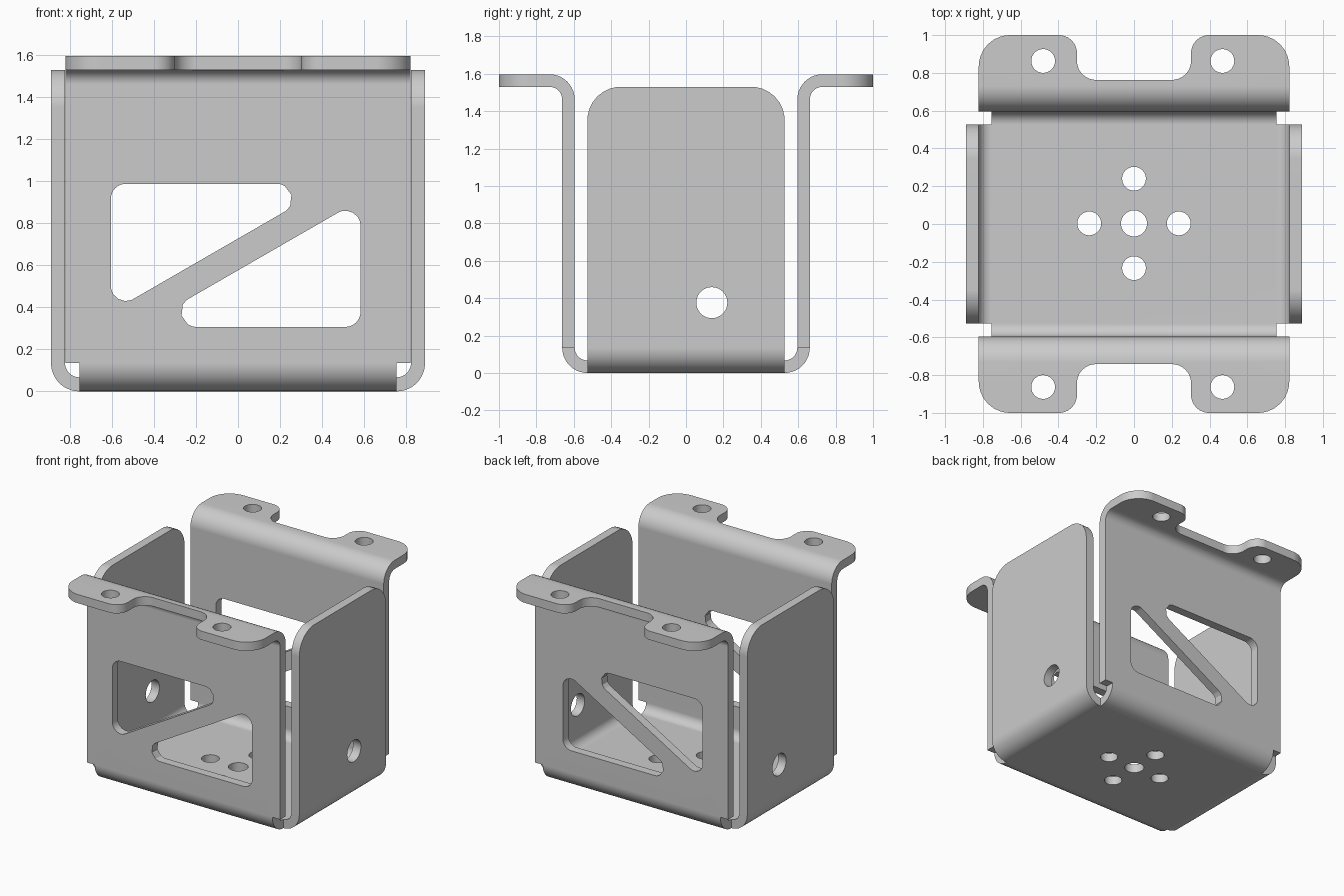
import bpy, bmesh, math
from mathutils import Vector
from mathutils.geometry import delaunay_2d_cdt

cube = bpy.data.objects.get("Cube")
if cube:
    bpy.data.objects.remove(cube, do_unlink=True)

# Sheet sizes: gauge, bend radii, half widths and heights
T = 0.067
R_OUT, R_IN = 0.135, 0.068
FX, FY = 0.755, 0.527          # flat floor, half size
WX = 0.822                     # front and back wall, half width
TOP = 1.53                     # side wall top and underside of the lips


def arc(cx, cy, r, a0, a1, n=10):
    angles = [math.radians(a0 + (a1 - a0) * i / n) for i in range(n + 1)]
    return [(cx + r * math.cos(a), cy + r * math.sin(a)) for a in angles]


def circle(x, y, r):
    return arc(x, y, r, 0, 360, 32)[:-1]


def fillet(corners, n=8):
    """Round each (x, y, radius) corner of an outline."""
    out = []
    for i, (x, y, r) in enumerate(corners):
        p = Vector((x, y))
        if r == 0:
            out.append((x, y))
            continue
        u = (Vector(corners[i - 1][:2]) - p).normalized()
        v = (Vector(corners[(i + 1) % len(corners)][:2]) - p).normalized()
        half = u.angle(v) / 2
        c = p + (u + v).normalized() * (r / math.sin(half))
        d = r / math.tan(half)
        a, b = p + u * d - c, p + v * d - c
        for k in range(n + 1):
            q = c + a.lerp(b, k / n).normalized() * r
            out.append((q.x, q.y))
    return out


def face(bm, pts):
    bm.faces.new([bm.verts.new(p) for p in pts])


def pairs(loop):
    return zip(loop, loop[1:] + loop[:1])


def inside(x, y, loops):
    """Even-odd test, so holes count as outside."""
    odd = False
    for loop in loops:
        for (ax, ay), (bx, by) in pairs(loop):
            if (ay > y) != (by > y) and x < ax + (y - ay) * (bx - ax) / (by - ay):
                odd = not odd
    return odd


def panel(bm, loops, place, lo, hi):
    """Flat plate: first loop is the outline, the others are openings."""
    points, edges = [], []
    for loop in loops:
        base = len(points)
        points += [Vector(p) for p in loop]
        edges += [(base + i, base + (i + 1) % len(loop)) for i in range(len(loop))]
        for (a, b), (c, d) in pairs(loop):
            face(bm, [place(a, b, lo), place(c, d, lo), place(c, d, hi), place(a, b, hi)])
    verts, _, tris = delaunay_2d_cdt(points, edges, [], 0, 1e-6)[:3]
    for tri in tris:
        corners = [verts[i] for i in tri]
        mid = sum(corners, Vector((0, 0))) / 3
        if inside(mid.x, mid.y, loops):
            for level in (lo, hi):
                face(bm, [place(p.x, p.y, level) for p in corners])


def bend(bm, outer, inner, half, place):
    """Curved piece between two arcs, open where it meets the plates."""
    steps = list(zip(outer, inner))
    for (a, b), (c, d) in zip(steps, steps[1:]):
        for p, q in ((a, c), (b, d)):
            face(bm, [place(-half, *p), place(half, *p), place(half, *q), place(-half, *q)])
        for w in (-half, half):
            face(bm, [place(w, *p) for p in (a, c, d, b)])


# Floor with five holes
bm = bmesh.new()
floor = [[(-FX, -FY), (FX, -FY), (FX, FY), (-FX, FY)], circle(0, 0.003, 0.069)]
for x, y in ((0.237, 0), (-0.237, 0), (0, 0.237), (0, -0.237)):
    floor.append(circle(x, y + 0.003, 0.063))
panel(bm, floor, lambda x, y, d: (x, y, d), 0, T)

# Triangular windows of the front and back walls
W = 0.0715
windows = [
    fillet([(-0.605, 0.988, W), (0.452, 0.988, W), (-0.605, 0.378, W)]),
    fillet([(0.583, 0.912, W), (0.583, 0.307, W), (-0.467, 0.307, W)]),
]

for s, notch in ((-1, 0.742), (1, 0.763)):
    def along_x(x, y, z):
        return (x, s * y, z)

    def along_y(y, x, z):
        return (s * x, y, z)

    def wall_plane(x, z, d):
        return (x, s * d, z)

    def lip_plane(x, y, d):
        return (x, s * y, d)

    def side_plane(y, z, d):
        return (s * d, y, z)

    # Front or back wall with its lower bend
    wall_y = FY + R_OUT
    lip_y, lip_z = wall_y + R_IN, TOP - R_IN
    bend(bm, arc(FY, R_OUT, R_OUT, -90, 0), arc(FY, R_OUT, R_OUT - T, -90, 0), FX, along_x)
    wall = [(-WX, R_OUT), (-FX, R_OUT), (FX, R_OUT), (WX, R_OUT), (WX, lip_z), (-WX, lip_z)]
    panel(bm, [wall] + windows, wall_plane, wall_y - T, wall_y)

    # Upper bend and notched mounting lip
    bend(bm, arc(lip_y, lip_z, R_IN, 180, 90), arc(lip_y, lip_z, R_IN + T, 180, 90), WX, along_x)
    half = [(WX, lip_y, 0), (WX, 1, 0.165), (0.302, 1, 0.095), (0.302, notch, 0.1)]
    lip = fillet(half + [(-x, y, r) for x, y, r in reversed(half)])
    holes = [circle(x, 0.863, 0.063) for x in (-0.481, 0.468)]
    panel(bm, [lip] + holes, lip_plane, TOP, TOP + T)

    # Side wall with its lower bend and one hole
    bend(bm, arc(FX, R_OUT, R_OUT, -90, 0), arc(FX, R_OUT, R_OUT - T, -90, 0), FY, along_y)
    plate = fillet([(-FY, R_OUT, 0), (FY, R_OUT, 0), (FY, TOP, 0.178), (-FY, TOP, 0.178)])
    panel(bm, [plate, circle(0.138, 0.376, 0.083)], side_plane,
          FX + R_OUT - T, FX + R_OUT)

# Weld the pieces into one sheet and drop the faces buried at the joints
bmesh.ops.remove_doubles(bm, verts=bm.verts[:], dist=0.0001)
buried = [f for f in bm.faces if all(len(e.link_faces) > 2 for e in f.edges)]
bmesh.ops.delete(bm, geom=buried, context="FACES")
bmesh.ops.recalc_face_normals(bm, faces=bm.faces[:])
mesh = bpy.data.meshes.new("folded_bracket")
bm.to_mesh(mesh)
bm.free()
bracket = bpy.data.objects.new("folded_bracket", mesh)
bpy.context.collection.objects.link(bracket)

# Plain grey metal
grey = bpy.data.materials.new("grey_metal")
grey.use_nodes = True
colour = (0.6, 0.6, 0.6, 1)
grey.diffuse_color = colour
grey.node_tree.nodes["Principled BSDF"].inputs["Base Color"].default_value = colour
mesh.materials.append(grey)

# Smooth bends, crisp sheet edges, flat walls
bpy.ops.object.select_all(action="DESELECT")
bracket.select_set(True)
bpy.context.view_layer.objects.active = bracket
bpy.ops.object.shade_smooth_by_angle(angle=math.radians(30))
weighted = bracket.modifiers.new("flat_walls", "WEIGHTED_NORMAL")
weighted.keep_sharp = True
